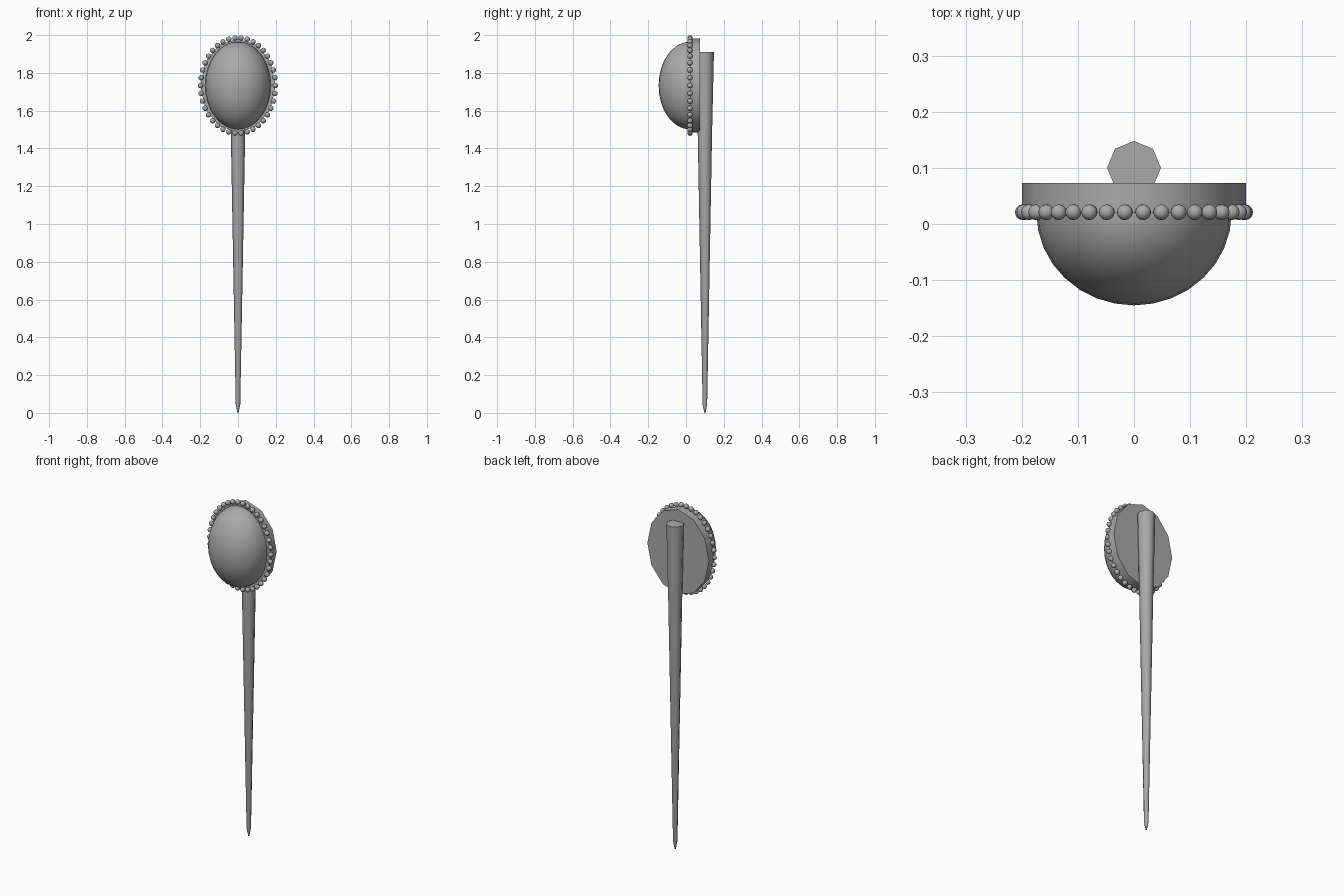
import bpy, bmesh, math
from mathutils import Matrix, Vector

if "Cube" in bpy.data.objects:
    bpy.data.objects.remove(bpy.data.objects["Cube"])

metal = bpy.data.materials.new("grey metal")
metal.use_nodes = True
GREY = (0.4, 0.4, 0.4, 1)
metal.diffuse_color = GREY
metal.node_tree.nodes["Principled BSDF"].inputs["Base Color"].default_value = GREY

CENTRE_Z = 1.733


def finish(bm, name, angle=60):
    bmesh.ops.recalc_face_normals(bm, faces=bm.faces)
    mesh = bpy.data.meshes.new(name)
    bm.to_mesh(mesh)
    bm.free()
    mesh.materials.append(metal)
    ob = bpy.data.objects.new(name, mesh)
    bpy.context.collection.objects.link(ob)
    bpy.ops.object.select_all(action="DESELECT")
    ob.select_set(True)
    bpy.context.view_layer.objects.active = ob
    bpy.ops.object.shade_smooth_by_angle(angle=math.radians(angle))
    return ob


def loft(rings, name):
    """Skin a stack of vertex rings and cap both ends."""
    bm = bmesh.new()
    loops = [[bm.verts.new(p) for p in ring] for ring in rings]
    n = len(loops[0])
    for a, b in zip(loops, loops[1:]):
        for i in range(n):
            j = (i + 1) % n
            bm.faces.new((a[i], a[j], b[j], b[i]))
    bm.faces.new(loops[0])
    bm.faces.new(loops[-1])
    return finish(bm, name)


def turn(n):
    return [math.tau * i / n for i in range(n)]


# Domed stone: front half of a stretched sphere
bm = bmesh.new()
bmesh.ops.create_uvsphere(bm, u_segments=32, v_segments=16, radius=1)
bmesh.ops.bisect_plane(bm, geom=bm.verts[:] + bm.edges[:] + bm.faces[:],
                       plane_co=(0, 0, 0), plane_no=(0, 1, 0), clear_outer=True)
bmesh.ops.holes_fill(bm, edges=[e for e in bm.edges if e.is_boundary])
bmesh.ops.transform(bm, verts=bm.verts, matrix=Matrix.Translation((0, 0.02, CENTRE_Z))
                    @ Matrix.Diagonal((0.174, 0.165, 0.232, 1)))
finish(bm, "domed_stone")

# Oval backing plate
loft([[(0.2 * math.cos(a), y, CENTRE_Z + 0.248 * math.sin(a)) for a in turn(12)]
      for y in (0.02, 0.073)], "backing_plate")

# Ring of beads round the rim
bm = bmesh.new()
COUNT = 38
for a in turn(COUNT):
    spot = Vector((0.198 * math.cos(a), 0.021, CENTRE_Z + 0.253 * math.sin(a)))
    bmesh.ops.create_uvsphere(bm, u_segments=12, v_segments=8, radius=0.0142,
                              matrix=Matrix.Translation(spot))
finish(bm, "rim_beads")

# Tapered pin with a blunt tip
profile = [(0, 0.003), (0.045, 0.012), (1.48, 0.038), (1.91, 0.048)]
loft([[(r * math.cos(a), 0.1 + r * math.sin(a), z) for a in turn(8)]
      for z, r in profile], "pin")
